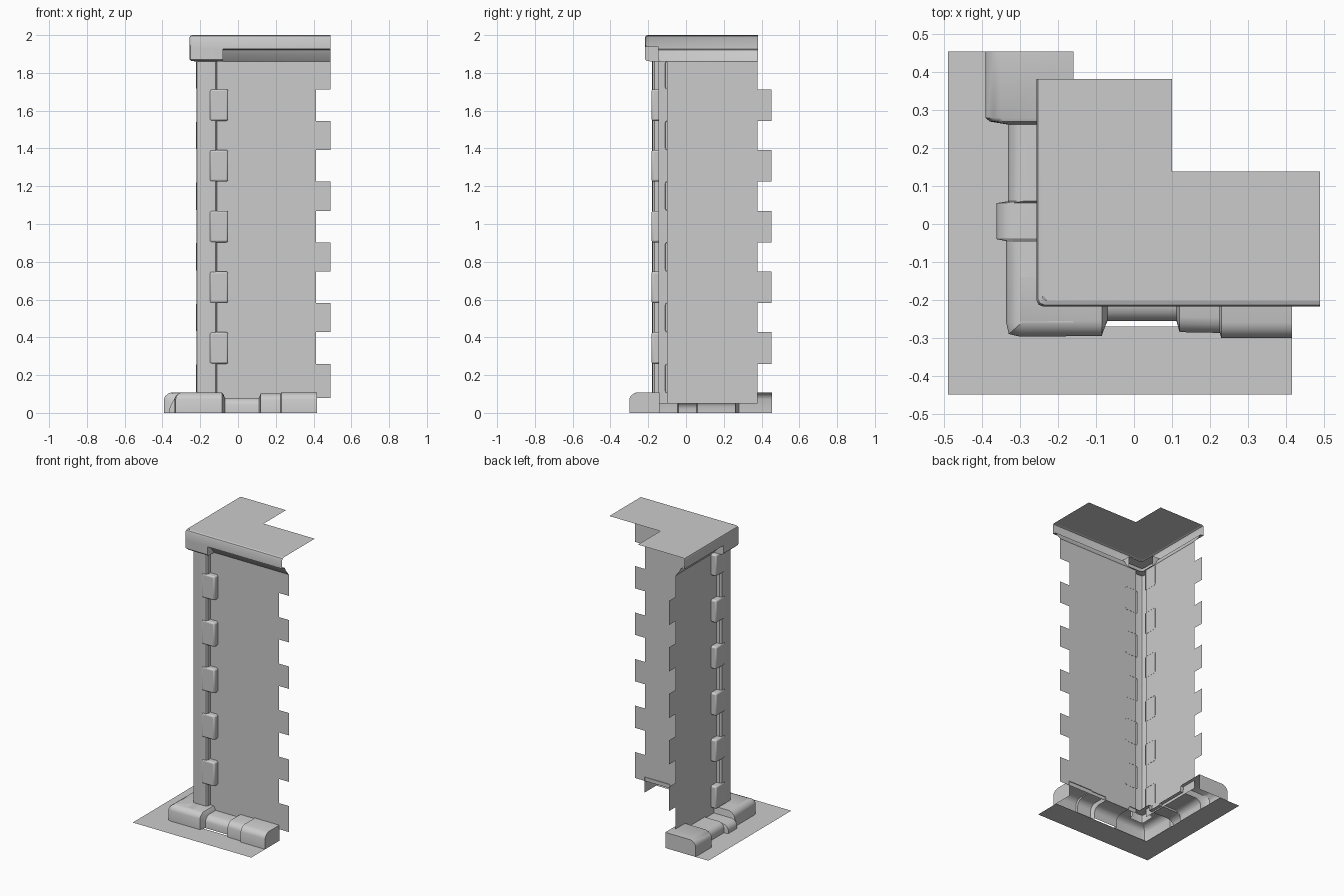
import bpy, bmesh, math

if "Cube" in bpy.data.objects:
    bpy.data.objects.remove(bpy.data.objects["Cube"])

def make(name, verts, faces, smooth=True, bevel=0):
    me = bpy.data.meshes.new(name)
    me.from_pydata(verts, [], faces)
    ob = bpy.data.objects.new(name, me)
    bpy.context.collection.objects.link(ob)
    if bevel:
        m = ob.modifiers.new("bevel", 'BEVEL')
        m.width, m.segments = bevel, 2
    if smooth:
        bpy.ops.object.select_all(action='DESELECT')
        ob.select_set(True)
        bpy.context.view_layer.objects.active = ob
        bpy.ops.object.shade_smooth_by_angle(angle=math.radians(40))
    return ob

def loft(name, rows, ends=None):
    """Skin rows of points; ends is the list of row indices to cap."""
    n = len(rows[0])
    verts = [p for r in rows for p in r]
    faces = [(i*n+n+j, i*n+n+j+1, i*n+j+1, i*n+j)
             for i in range(len(rows)-1) for j in range(n-1)]
    for e in ends or []:
        r = rows[e]
        verts.append((r[0][0], r[0][1], r[-1][2]))      # inner bottom point
        k = (e % len(rows)) * n
        f = list(range(k, k+n)) + [len(verts)-1]
        faces.append(f if e == 0 else f[::-1])
    return make(name, verts, faces)

def corner_rows(cx, cy, x_end, y_end, prof, ch):
    """Profile (depth, z) swept round the front left corner."""
    path = [lambda d: (x_end, cy+d), lambda d: (cx+d+ch, cy+d),
            lambda d: (cx+d+ch*.3, cy+d+ch*.3),
            lambda d: (cx+d, cy+d+ch), lambda d: (cx+d, y_end)]
    return [[(*p(d), z) for d, z in prof] for p in path]

# ground: flat L-shaped strip
g = [(-.49, -.45), (.417, -.45), (.417, -.27), (-.33, -.27), (-.33, .455), (-.49, .455)]
make("ground_strip", [(x, y, 0) for x, y in g], [(0, 1, 2, 3), (0, 3, 4, 5)], False)

# walls: thin sheets with toothed ends; teeth alternate between the two walls
Z0, STEP = .26, .3215
front = [(-.14, 1.86), (-.14, .08), (.49, .08), (.49, Z0)]
left = [(-.10, 1.86), (-.10, .05), (.378, .05)]
for k in range(5):
    a, b = Z0 + k*STEP, Z0 + k*STEP + .167
    front += [(.414, a), (.414, b), (.49, b), (.49, Z0+(k+1)*STEP if k < 4 else 1.86)]
    left += [(.378, a), (.452, a), (.452, b), (.378, b)]
left.append((.378, 1.86))
make("front_wall", [(x, -.145, z) for x, z in front], [range(len(front))], False)
make("left_wall", [(-.185, y, z) for y, z in left], [range(len(left))[::-1]], False)

# corner column: extruded open outline
col = [(-.11, -.145), (-.11, -.168), (-.12, -.178), (-.205, -.18), (-.216, -.176),
       (-.22, -.165), (-.218, -.08), (-.208, -.07), (-.185, -.07)]
loft("corner_column", [[(x, y, 1.87), (x, y, .05)] for x, y in col])

# corner stones: rounded blocks, open at the back
def stone(name, x0, x1, y0, y1, z0, z1, skip):
    v = [(x, y, z) for z in (z0, z1) for y in (y0, y1) for x in (x0, x1)]
    f = {"bottom": (0, 2, 3, 1), "top": (4, 5, 7, 6), "front": (0, 1, 5, 4),
         "back": (2, 6, 7, 3), "left": (0, 4, 6, 2), "right": (1, 3, 7, 5)}
    make(name, v, [q for key, q in f.items() if key != skip], True, .01)

for k in range(5):
    z = Z0 + k*STEP
    stone(f"front_stone_{k+1}", -.15, -.052, -.183, -.144, z, z+.167, "back")
for k in range(6):
    z = Z0 + .167 + (k-1)*STEP
    lo = max(z, .08)
    stone(f"left_stone_{k+1}", -.223, -.184, -.11, -.01, lo, min(z+.155, 1.862), "right")

# base stones: one continuous skin stepping in and out
# each section: inner point, outer point, height
IY, IX = -.14, -.16
sec = [((x, IY), (x, y), h) for x, y, h in [
    (.417, -.30, .108), (.23, -.30, .108), (.226, -.287, .103), (.12, -.285, .103),
    (.112, -.256, .08), (-.07, -.256, .08), (-.078, -.275, .1), (-.085, -.295, .108), (-.30, -.297, .108)]]
sec += [((IX, IY), (-.33, -.29), .108)]
sec += [((IX, y), (x, y), h) for x, y, h in [
    (-.337, -.26, .108), (-.337, -.045, .105), (-.362, -.04, .06), (-.362, .055, .06),
    (-.332, .06, .07), (-.332, .262, .07), (-.38, .27, .105), (-.392, .28, .108), (-.392, .455, .108)]]
rows = []
for (xi, yi), (xo, yo), h in sec:
    L = math.hypot(xi-xo, yi-yo)
    pt = lambda d, z: (xo+(xi-xo)*d/L, yo+(yi-yo)*d/L, z)
    rows.append([pt(L, h), pt(.04, h), pt(.022, h-.006), pt(.006, h-.02),
                 pt(0, h-.036), pt(0, 0)])
loft("base_stones", rows, [0, -1])

# cap: thin top, rounded rim and sloped underside
r = .014
cap_top = [(-.257+r*2, -.217+r), (.49, -.217+r), (.49, .138), (.10, .138),
           (.10, .382), (-.257+r, .382), (-.257+r, -.217+r*2)]
make("cap_top", [(x, y, 2) for x, y in cap_top], [(0, 1, 2, 3, 6), (3, 4, 5, 6)], False)
loft("cap_rim", corner_rows(-.257, -.217, .49, .382,
     [(r, 2), (.004, 1.996), (0, 1.986), (0, 1.927), (.03, 1.922), (.04, 1.9), (.072, 1.86)], .016))

# heavier block under the cap corner
loft("cap_corner_block", corner_rows(-.257, -.217, -.08, -.04,
     [(.072, 1.94), (0, 1.94), (0, 1.872), (.01, 1.862), (.08, 1.86)], .016), [0, -1])
